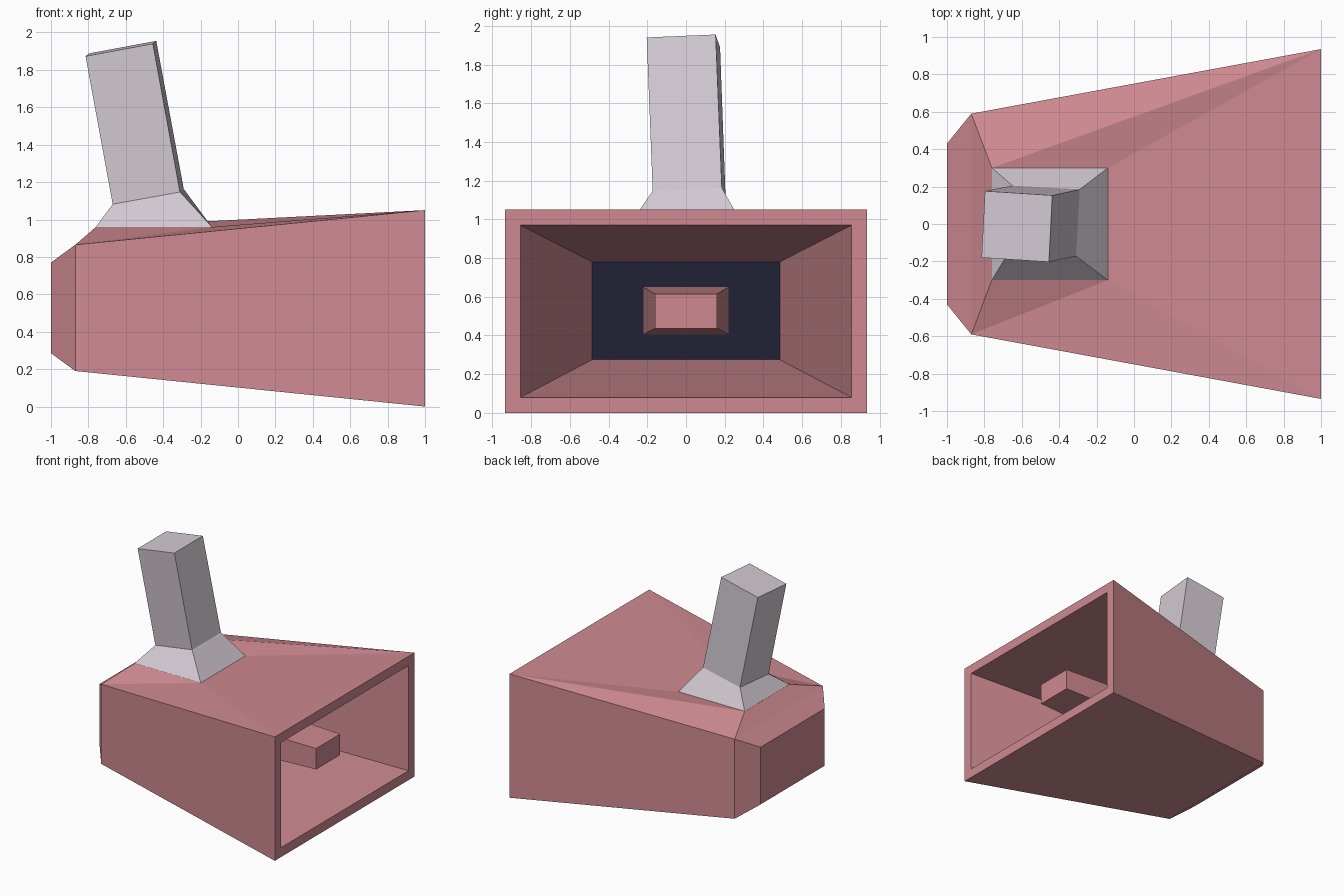
import bpy, bmesh

if "Cube" in bpy.data.objects:
    bpy.data.objects.remove(bpy.data.objects["Cube"])


def material(name, rgb):
    m = bpy.data.materials.new(name)
    m.diffuse_color = (*rgb, 1)
    m.use_nodes = True
    m.node_tree.nodes["Principled BSDF"].inputs["Base Color"].default_value = m.diffuse_color
    return m


pink = material("dusty pink", (0.62, 0.255, 0.285))
grey = material("pale lavender grey", (0.66, 0.60, 0.66))
navy = material("dark navy", (0.014, 0.015, 0.036))


def rect_x(x, y, z0, z1):
    """Upright rectangle across the x axis: front low, back low, back high, front high."""
    return [(x, -y, z0), (x, y, z0), (x, y, z1), (x, -y, z1)]


def add_ring(bm, points):
    return [bm.verts.new(p) for p in points]


def bridge(bm, a, b, sides=range(4)):
    for i in sides:
        j = (i + 1) % 4
        bm.faces.new((a[i], a[j], b[j], b[i]))


def finish(bm, name, mats):
    bmesh.ops.recalc_face_normals(bm, faces=bm.faces[:])
    me = bpy.data.meshes.new(name)
    bm.to_mesh(me)
    bm.free()
    for m in mats:
        me.materials.append(m)
    ob = bpy.data.objects.new(name, me)
    bpy.context.collection.objects.link(ob)
    return ob


def loft(name, rings, mat):
    bm = bmesh.new()
    vs = [add_ring(bm, r) for r in rings]
    for a, b in zip(vs, vs[1:]):
        bridge(bm, a, b)
    bm.faces.new(vs[0])
    bm.faces.new(vs[-1])
    return finish(bm, name, [mat])


# Hollow flared housing
bm = bmesh.new()
nose = add_ring(bm, rect_x(-1.0, 0.43, 0.285, 0.77))
shoulder = add_ring(bm, rect_x(-0.87, 0.59, 0.19, 0.865))
mouth = add_ring(bm, rect_x(1.0, 0.935, 0.0, 1.05))
lip = add_ring(bm, rect_x(1.0, 0.855, 0.08, 0.97))
inner = add_ring(bm, rect_x(-0.89, 0.485, 0.275, 0.78))
bm.faces.new(nose)
bridge(bm, nose, shoulder)
bridge(bm, shoulder, mouth, (0, 1, 3))
bridge(bm, mouth, lip)
bridge(bm, lip, inner)
back_panel = bm.faces.new(inner)
back_panel.material_index = 1

# Raised roof around the flat mounting pad
fl, fr, br, bl = pad = add_ring(
    bm, [(-0.76, -0.3, 0.96), (-0.14, -0.3, 0.96), (-0.14, 0.3, 0.96), (-0.76, 0.3, 0.96)])
sf, sb, mf, mb = shoulder[3], shoulder[2], mouth[3], mouth[2]
for face in (pad, (sf, fl, bl, sb), (mf, mb, br, fr),
             (sf, fr, fl), (sf, mf, fr),       # front slope
             (bl, br, mb), (bl, mb, sb)):      # back slope
    bm.faces.new(face)
finish(bm, "housing", [pink, navy])

# Tapered bar inside the opening
loft("inner_bar", [rect_x(-0.888, 0.22, 0.405, 0.65),
                   rect_x(0.845, 0.16, 0.437, 0.615)], pink)

# Flared foot and tilted post
loft("post", [
    [(-0.76, -0.3, 0.961), (-0.14, -0.3, 0.961), (-0.14, 0.3, 0.961), (-0.76, 0.3, 0.961)],
    [(-0.67, -0.15, 1.082), (-0.31, -0.172, 1.147), (-0.29, 0.185, 1.163), (-0.65, 0.205, 1.098)],
    [(-0.815, -0.18, 1.873), (-0.455, -0.203, 1.94), (-0.437, 0.153, 1.955), (-0.797, 0.176, 1.888)],
], grey)
